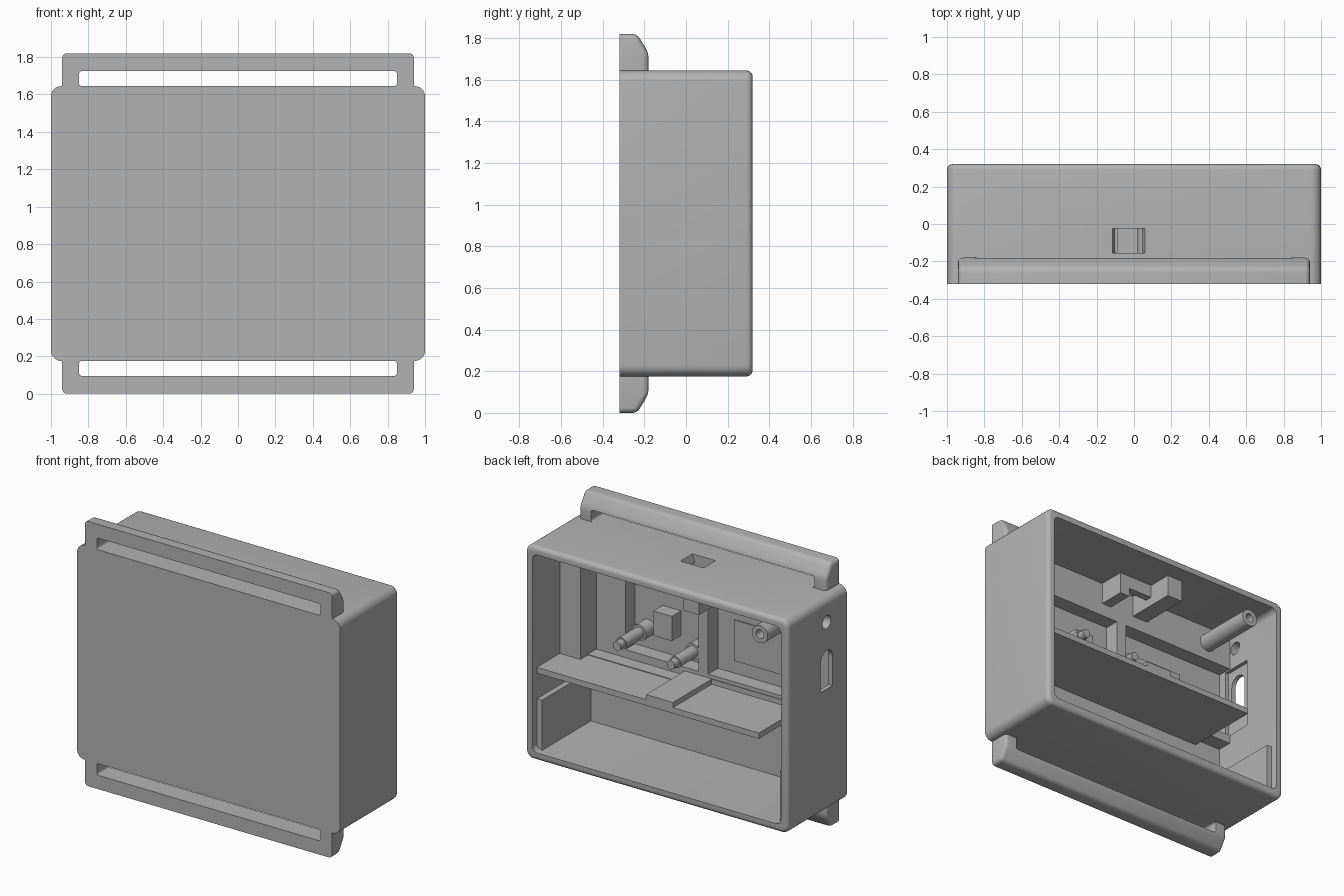
import bpy, bmesh, math
from mathutils import Vector, Matrix

if "Cube" in bpy.data.objects:
    bpy.data.objects.remove(bpy.data.objects["Cube"])

grey = bpy.data.materials.new("matte grey")
grey.use_nodes = True
colour = (0.45, 0.45, 0.45, 1)
grey.diffuse_color = colour
grey.node_tree.nodes["Principled BSDF"].inputs["Base Color"].default_value = colour


def finish(bm, name):
    bmesh.ops.recalc_face_normals(bm, faces=bm.faces)
    mesh = bpy.data.meshes.new(name)
    bm.to_mesh(mesh)
    bm.free()
    mesh.materials.append(grey)
    obj = bpy.data.objects.new(name, mesh)
    bpy.context.collection.objects.link(obj)
    return obj


def box(name, x, y, z, corner=0, back=0):
    """Box from ranges; corner rounds edges along y, back rounds the +y rim."""
    bm = bmesh.new()
    bmesh.ops.create_cube(bm, size=1)
    for v in bm.verts:
        v.co = [r[0] if c < 0 else r[1] for c, r in zip(v.co, (x, y, z))]
    if corner:
        edges = [e for e in bm.edges if abs(e.verts[0].co.y - e.verts[1].co.y) > 1e-4]
        bmesh.ops.bevel(bm, geom=edges, offset=corner, segments=6, profile=0.5, affect='EDGES')
    if back:
        edges = [e for e in bm.edges if all(abs(v.co.y - y[1]) < 1e-4 for v in e.verts)]
        bmesh.ops.bevel(bm, geom=edges, offset=back, segments=5, profile=0.5, affect='EDGES')
    return finish(bm, name)


def rod(name, centre, radius, length, axis='Y'):
    bm = bmesh.new()
    bmesh.ops.create_cone(bm, cap_ends=True, segments=32, radius1=radius,
                          radius2=radius, depth=length)
    turn = Matrix.Rotation(math.pi / 2, 4, 'X' if axis == 'Y' else 'Y')
    bm.transform(Matrix.Translation(centre) @ turn)
    return finish(bm, name)


def cut(target, *cutters):
    for c in cutters:
        m = target.modifiers.new("cut", 'BOOLEAN')
        m.operation = 'DIFFERENCE'
        m.solver = 'EXACT'
        m.object = c
        bpy.context.view_layer.objects.active = target
        bpy.ops.object.modifier_apply(modifier=m.name)
        bpy.data.objects.remove(c)


def pin(name, x, z):
    """Locating pin: wide collar, shaft and thin tip."""
    parts = []
    for label, r, y0, y1 in (("collar", .055, -.26, -.16), ("shaft", .04, -.18, .03),
                             ("tip", .03, .02, .08)):
        parts.append(rod(f"{name}_{label}", (x, (y0 + y1) / 2, z), r, y1 - y0))
    return parts


# Open-backed case
case = box("case", (-1, 1), (-.32, .32), (.175, 1.645), corner=.055, back=.03)
cut(case, box("cavity", (-.945, .945), (-.26, .5), (.23, 1.59), corner=.04))

# Tapered switch window in the top wall
window = box("window", (-.12, .065), (-.155, -.025), (1.57, 1.66))
for v in window.data.vertices:
    if v.co.z < 1.6:
        v.co.x = -.095 if v.co.x < 0 else .035
cut(case, window)

# Side port, small side hole and the thinned wall around the port
cut(case,
    box("port_relief", (-.97, -.9), (-.2, .02), (.85, 1.34)),
    rod("side_hole", (-1, -.1, 1.48), .045, .3, 'X'),
    box("port_middle", (-1.1, -.9), (-.165, -.035), (1.02, 1.22)),
    rod("port_top", (-1, -.1, 1.22), .065, .3, 'X'),
    rod("port_bottom", (-1, -.1, 1.02), .065, .3, 'X'))


# Strap bars above and below the case
def strap_bar(name, flip):
    bm = bmesh.new()
    outline = [(-.32, 1.64), (-.32, 1.82), (-.235, 1.82), (-.18, 1.73), (-.18, 1.64)]
    face = bm.faces.new([bm.verts.new((-.94, y, z)) for y, z in outline])
    ext = bmesh.ops.extrude_face_region(bm, geom=[face])
    new = [v for v in ext["geom"] if isinstance(v, bmesh.types.BMVert)]
    bmesh.ops.translate(bm, verts=new, vec=(1.88, 0, 0))
    bm.edges.ensure_lookup_table()

    def shoulder(e):
        a, b = (v.co for v in e.verts)
        mid = (a + b) / 2
        along_x = abs(a.x - b.x) > 1
        rear_end = not along_x and mid.z > 1.65 and mid.y > -.3
        return mid.y > -.3 and (rear_end or (along_x and mid.z > 1.7))

    bmesh.ops.bevel(bm, geom=[e for e in bm.edges if shoulder(e)], offset=.025,
                    segments=4, profile=.5, affect='EDGES')
    bar = finish(bm, name)
    cut(bar, box("slot", (-.85, .85), (-.5, 0), (1.645, 1.725), corner=.015))
    if flip:
        bar.data.transform(Matrix.Translation((0, 0, 1.82)) @ Matrix.Scale(-1, 4, Vector((0, 0, 1))))
        bar.data.flip_normals()


strap_bar("upper_strap_bar", False)
strap_bar("lower_strap_bar", True)

# Thick inner panel with two board pockets either side of a rib
panel = box("inner_panel", (-.95, .95), (-.265, -.155), (.79, 1.595))
cut(panel,
    box("left_pocket", (.015, .57), (-.3, 0), (.85, 1.35)),
    box("right_pocket", (-1, -.06), (-.3, 0), (.85, 1.35)),
    rod("side_hole_clearance", (-.95, -.1, 1.48), .045, .1, 'X'))
box("side_column", (.79, .95), (-.265, .02), (.79, 1.595))
box("board_block", (.22, .36), (-.265, -.16), (1.0, 1.17))
box("board_pad", (-.6, -.19), (-.265, -.25), (.94, 1.22))

# Shelf with raised strips that frame its shallow trays
box("shelf", (-.743, .95), (-.265, .27), (.75, .79))
box("shelf_middle_strip", (-.09, .116), (-.265, .27), (.76, .825))
box("shelf_right_ledge", (-.743, -.08), (-.265, -.15), (.76, .825))
box("shelf_left_ledge", (.1, .95), (-.265, -.06), (.76, .795))

# End ribs of the lower compartment
for side, s in (("left", 1), ("right", -1)):
    box(f"{side}_end_rib", sorted((.905 * s, .95 * s)), (-.265, .27), (.225, .575))

# Switch holder hanging under the window
box("holder_left_arm", (.065, .14), (-.2, .03), (1.44, 1.6))
box("holder_right_arm", (-.24, -.12), (-.2, .2), (1.44, 1.6))
box("holder_bridge", (-.13, .07), (-.02, .03), (1.5, 1.6))

# Locating pins and the hollow screw boss
pin("left_pin", .47, .99)
pin("middle_pin", .06, .97)
boss = rod("screw_boss", (-.754, .005, 1.474), .06, .54)
cut(boss, rod("screw_hole", (-.754, .2, 1.474), .03, .4))

# Smooth rounds, sharp edges
bpy.ops.object.select_all(action='DESELECT')
for obj in bpy.context.collection.objects:
    if obj.type == 'MESH':
        obj.select_set(True)
        bpy.context.view_layer.objects.active = obj
bpy.ops.object.shade_smooth_by_angle(angle=math.radians(30))
